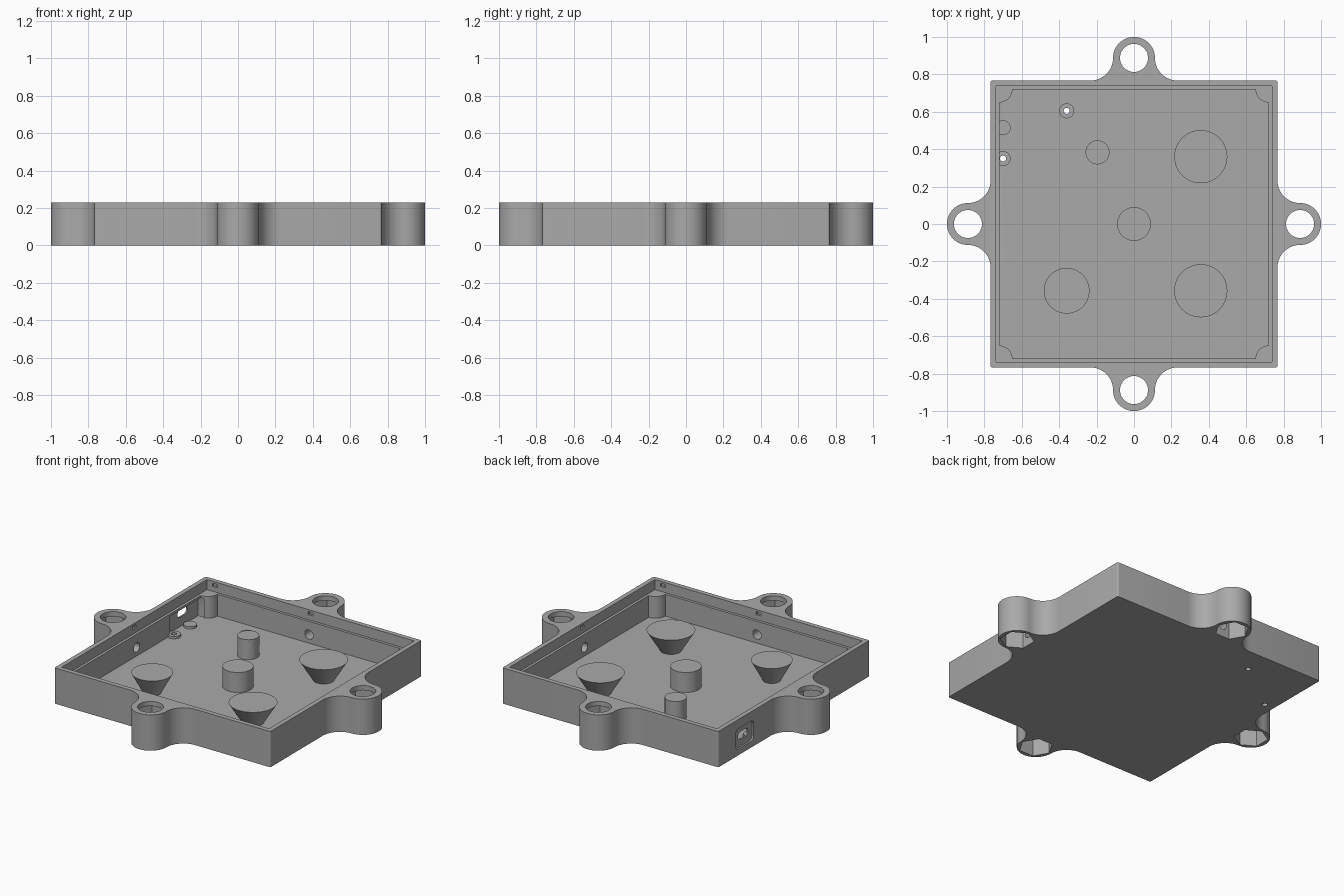
import bpy, bmesh
from math import sin, cos, pi, radians
from mathutils import Matrix

cube = bpy.data.objects.get("Cube")
if cube:
    bpy.data.objects.remove(cube)

grey = bpy.data.materials.new("mid_grey")
grey.use_nodes = True
grey.diffuse_color = (0.4, 0.4, 0.4, 1)
grey.node_tree.nodes["Principled BSDF"].inputs["Base Color"].default_value = (0.4, 0.4, 0.4, 1)

HEIGHT, FLOOR, SHELF, POST_TOP = 0.23, 0.025, 0.165, 0.153
SIDE, LIP, INNER = 0.767, 0.737, 0.72
LUG, LUG_R = 0.888, 0.112


def arc(cx, cy, r, start, end, steps=16):
    angles = [radians(start + (end - start) * i / steps) for i in range(steps + 1)]
    return [(cx + r * cos(a), cy + r * sin(a)) for a in angles]


def turned(points, quarter):
    a = quarter * pi / 2
    return [(x * cos(a) - y * sin(a), x * sin(a) + y * cos(a)) for x, y in points]


def finish(name, bm):
    bmesh.ops.remove_doubles(bm, verts=bm.verts, dist=0.0001)
    bmesh.ops.recalc_face_normals(bm, faces=bm.faces)
    mesh = bpy.data.meshes.new(name)
    bm.to_mesh(mesh)
    bm.free()
    mesh.materials.append(grey)
    obj = bpy.data.objects.new(name, mesh)
    bpy.context.collection.objects.link(obj)
    return obj


def prism(name, points, z0, z1, matrix=None):
    bm = bmesh.new()
    face = bm.faces.new([bm.verts.new((x, y, z0)) for x, y in points])
    top = bmesh.ops.extrude_face_region(bm, geom=[face])["geom"]
    bmesh.ops.translate(bm, vec=(0, 0, z1 - z0),
                        verts=[v for v in top if isinstance(v, bmesh.types.BMVert)])
    if matrix:
        bm.transform(matrix)
    return finish(name, bm)


def cone(name, x, y, r0, r1, z0, z1):
    bm = bmesh.new()
    bmesh.ops.create_cone(bm, cap_ends=True, segments=48, radius1=r0, radius2=r1, depth=z1 - z0,
                          matrix=Matrix.Translation((x, y, (z0 + z1) / 2)))
    return finish(name, bm)


def square(h):
    return [(-h, -h), (h, -h), (h, h), (-h, h)]


def rounded(w, h, r):
    pts = []
    for q, (sx, sy) in enumerate([(1, 1), (-1, 1), (-1, -1), (1, -1)]):
        pts += arc(sx * (w - r), sy * (h - r), r, q * 90, q * 90 + 90, 6)
    return pts


def cut(target, cutter):
    mod = target.modifiers.new("cut", "BOOLEAN")
    mod.operation, mod.solver, mod.object = "DIFFERENCE", "EXACT", cutter
    bpy.context.view_layer.objects.active = target
    bpy.ops.object.modifier_apply(modifier=mod.name)
    bpy.data.objects.remove(cutter)


def smooth(obj):
    bpy.ops.object.select_all(action="DESELECT")
    obj.select_set(True)
    bpy.context.view_layer.objects.active = obj
    bpy.ops.object.shade_smooth_by_angle(angle=radians(30))


# Tray outline: one side with its blended lug, repeated four times
flare = LUG - SIDE
side = arc(SIDE - 0.01, -SIDE + 0.01, 0.01, -90, 0, 4)
side += arc(LUG, -LUG_R - flare, flare, 180, 90)
side += arc(LUG, 0, LUG_R, -90, 90, 32)[1:-1]
side += arc(LUG, LUG_R + flare, flare, 270, 180)
tray = prism("tray", [p for q in range(4) for p in turned(side, q)], 0, HEIGHT)

# Cavity with round corner posts, then the wider lid recess
corner = arc(INNER, INNER, 0.07, 270, 180, 12)
cut(tray, prism("cavity", [p for q in range(4) for p in turned(corner, q)], FLOOR, 0.3))
cut(tray, prism("lid_recess", square(LIP), SHELF, 0.3))

# Lug bores, nut pockets, radial screw holes and lid catches
sideways = Matrix.Rotation(pi / 2, 4, "Y")
for q in range(4):
    spin = Matrix.Rotation(q * pi / 2, 4, "Z")
    cut(tray, prism("bore", arc(LUG, 0, 0.075, 0, 360, 40)[:-1], 0.1, 0.3, spin))
    cut(tray, prism("nut_pocket", arc(LUG, 0, 0.1, 30, 390, 6)[:-1], -0.1, 0.2, spin))
    cut(tray, prism("screw_hole", arc(0, 0, 0.03, 0, 360, 24)[:-1], 0.68, LUG,
                    spin @ Matrix.Translation((0, 0, 0.08)) @ sideways))
    spots = (0, 0.68) if q % 2 else (0,)
    for y in spots:
        cut(tray, prism("catch", rounded(0.01, 0.018, 0.001), 0.73, 0.75,
                        spin @ Matrix.Translation((0, y, 0.207)) @ sideways))

# Connector port: inner pocket, outer recess and slot through the right wall
for half_h, half_w, r, x0, x1, z in ((0.0625, 0.16, 0.002, -0.745, -0.7, 0.0875),
                                     (0.065, 0.09, 0.025, -0.8, -0.755, 0.105),
                                     (0.025, 0.05, 0.024, -0.8, -0.7, 0.11)):
    cut(tray, prism("port", rounded(half_h, half_w, r), x0, x1,
                    Matrix.Translation((0, 0.5, z)) @ sideways))

# Small locating bosses, two of them drilled through the floor
for name, x, y, drilled in (("back_boss", -0.36, 0.605, True),
                            ("side_boss", -0.70, 0.35, True),
                            ("plain_boss", -0.70, 0.515, False)):
    boss = cone(name, x, y, 0.04, 0.04, FLOOR - 0.005, 0.04)
    if drilled:
        for part in (tray, boss):
            cut(part, cone("drill", x, y, 0.016, 0.016, -0.1, 0.1))
    smooth(boss)
smooth(tray)

# Support pillars and flared supports standing on the floor
for name, x, y, r0, r1 in (("centre_pillar", 0, 0, 0.09, 0.09),
                           ("back_pillar", -0.195, 0.383, 0.064, 0.064),
                           ("back_left_support", 0.357, 0.36, 0.06, 0.142),
                           ("front_left_support", 0.357, -0.357, 0.06, 0.142),
                           ("front_right_support", -0.36, -0.357, 0.05, 0.122)):
    smooth(cone(name, x, y, r0, r1, FLOOR - 0.005, POST_TOP))
